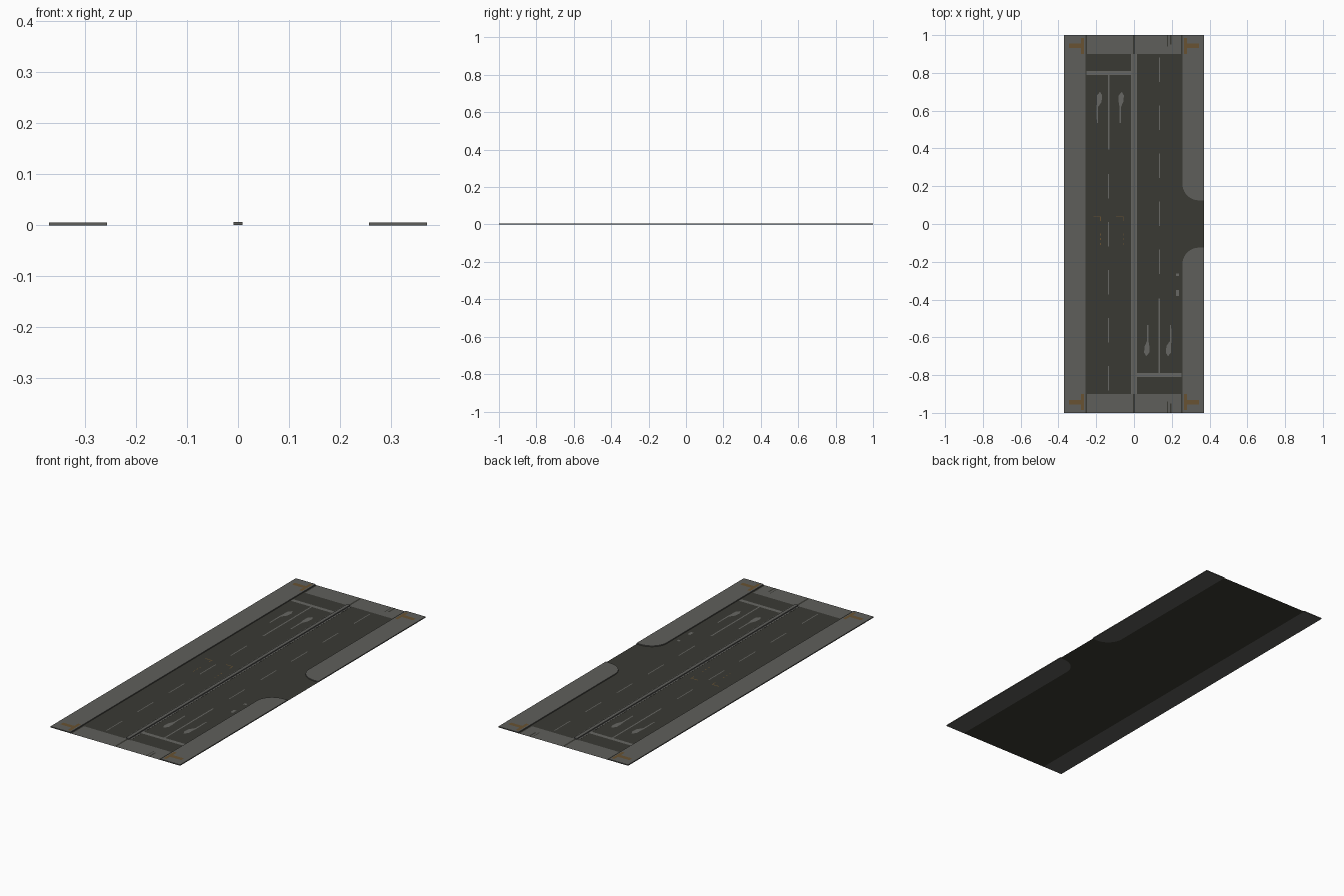
import bpy, bmesh, math

if "Cube" in bpy.data.objects:
    bpy.data.objects.remove(bpy.data.objects["Cube"])

def material(name, rgb):
    m = bpy.data.materials.new(name)
    m.diffuse_color = (*rgb, 1)
    m.use_nodes = True
    m.node_tree.nodes["Principled BSDF"].inputs["Base Color"].default_value = m.diffuse_color
    return m

ASPHALT = material("dark asphalt", (0.042, 0.042, 0.034))
PAVING = material("grey paving", (0.113, 0.113, 0.104))
PAINT = material("worn road paint", (0.135, 0.135, 0.125))
TACTILE = material("tactile orange", (0.14, 0.085, 0.032))

def plates(name, polys, z0, z1, mat):
    """Flat outlines, optionally thickened from z0 up to z1."""
    bm = bmesh.new()
    for pts in polys:
        f = bm.faces.new([bm.verts.new((x, y, z0)) for x, y in pts])
        f.normal_update()
        if f.normal.z < 0:
            f.normal_flip()
        if z1 > z0:
            r = bmesh.ops.extrude_face_region(bm, geom=[f], use_keep_orig=True)
            for g in r["geom"]:
                if isinstance(g, bmesh.types.BMVert):
                    g.co.z = z1
    if z1 > z0:
        bmesh.ops.recalc_face_normals(bm, faces=bm.faces[:])
    me = bpy.data.meshes.new(name)
    bm.to_mesh(me)
    bm.free()
    me.materials.append(mat)
    ob = bpy.data.objects.new(name, me)
    bpy.context.collection.objects.link(ob)
    return ob

def rect(x0, x1, y0, y1):
    return [(x0, y0), (x1, y0), (x1, y1), (x0, y1)]

def turned(polys):
    """The outlines plus a copy turned half round the centre."""
    return polys + [[(-x, -y) for x, y in p] for p in polys]

def mirrored_y(polys):
    return polys + [[(x, -y) for x, y in p] for p in polys]

W, E = 0.37, 0.257            # half width, kerb edge
H = 0.005                     # pavement height

# rounded pavement corner at the side entrance
corner = []
for i in range(11):
    a = math.radians(9 * i)
    corner.append((0.345 - (0.345 - E) * math.cos(a), 0.21 - 0.085 * math.sin(a)))
corner.append((W, 0.125))

# carriageway with the side entrance
lower = [(x, -y) for x, y in corner]
plates("road", [[(-E, -1), (E, -1)] + lower + corner[::-1] + [(E, 1), (-E, 1)]],
       0, 0, ASPHALT)

# pavements
plates("left_pavement", [rect(-W, -E, -1, 1)], 0, H, PAVING)
plates("right_pavement", mirrored_y([corner + [(W, 1), (E, 1)]]), 0, H, PAVING)

# raised central island on a painted base
plates("island_base", [rect(-0.017, 0.017, -0.9, 0.9)], 0.0004, 0.001, PAINT)
plates("island", [rect(-0.009, 0.009, -0.9, 0.9)], 0.001, 0.0065, PAVING)

# crossings at both ends
plates("crossings", mirrored_y([rect(-0.248, -0.005, 0.9, 1),
                                rect(0.005, 0.248, 0.9, 1)]), 0.0006, 0.0006, PAVING)

# stop lines
plates("stop_lines", turned([rect(-0.252, -0.017, 0.79, 0.81)]), 0.0006, 0.0006, PAINT)

# lane lines: solid before the stop line, dashed elsewhere
lanes = [rect(-0.138, -0.131, 0.395, 0.79)]
for i in range(5):
    y = 0.265 - 0.254 * i
    lanes.append(rect(-0.137, -0.132, y - 0.13, y))
plates("lane_lines", turned(lanes), 0.0006, 0.0006, PAINT)

# lane arrows
def arrow(x, lean):
    return [[(x - 0.003, 0.535), (x + 0.003, 0.535), (x + 0.004, 0.62),
             (x + 0.012 + lean, 0.645), (x + 0.016 + lean, 0.68), (x + 0.004 + lean, 0.70),
             (x - 0.012 + lean, 0.68), (x - 0.012 + lean, 0.645), (x - 0.004, 0.62)]]

plates("lane_arrows", turned(arrow(-0.194, 0.01) + arrow(-0.073, 0.004)),
       0.0006, 0.0006, PAINT)

# detector cuts in the left lanes
cuts = []
for x in (-0.195, -0.075):
    cuts += [rect(x - 0.02, x + 0.02, 0.036, 0.041), rect(x + 0.016, x + 0.02, 0.015, 0.036)]
    for k in range(3):
        cuts.append(rect(x + 0.016, x + 0.02, -0.11 + 0.025 * k, -0.1 + 0.025 * k))
plates("detector_marks", cuts, 0.0006, 0.0006, TACTILE)

# small drain covers and dark joints in the crossings
plates("drain_covers", [rect(0.222, 0.237, -0.275, -0.262), rect(0.222, 0.237, -0.38, -0.35)],
       0.0006, 0.0006, PAINT)
plates("crossing_joints", mirrored_y([rect(0.176, 0.18, 0.94, 1), rect(0.19, 0.198, 0.95, 1)]),
       0.0012, 0.0012, ASPHALT)

# tactile strips at the four corners
tact = []
for s in (-1, 1):
    tact += [rect(s * 0.265, s * 0.281, 0.9, 0.985), rect(s * 0.281, s * 0.345, 0.932, 0.955)]
plates("tactile_strips", mirrored_y(tact), H + 0.0005, H + 0.0005, TACTILE)
